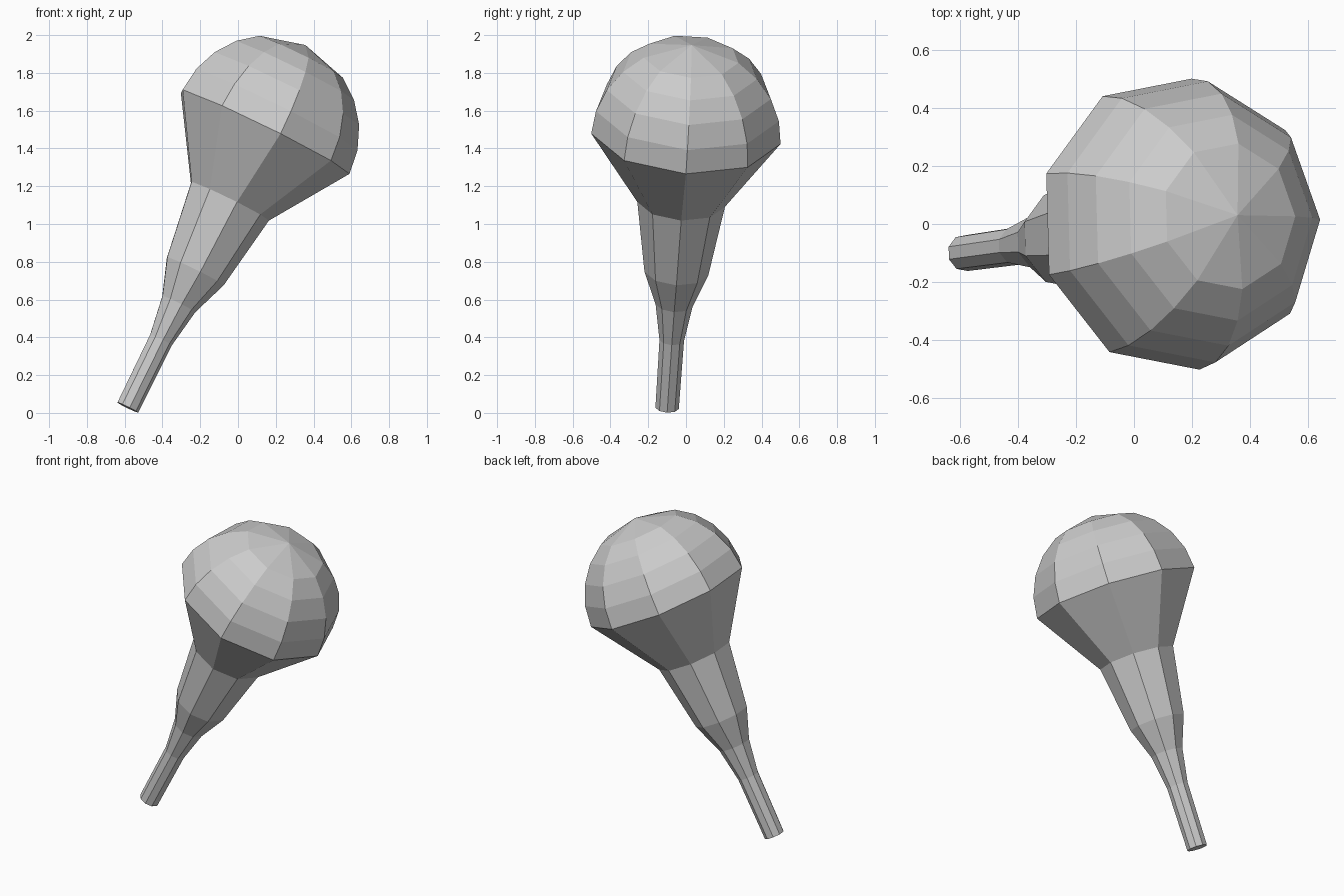
import bpy, bmesh
from math import sin, cos, radians, tau
from mathutils import Vector

if "Cube" in bpy.data.objects:
    bpy.data.objects.remove(bpy.data.objects["Cube"])

SIDES = 9
base = Vector((-0.585, -0.10, 0.029))
axis = Vector((0.44, 0.061, 0.896)).normalized()
u = Vector((axis.z, 0, -axis.x)).normalized()
v = axis.cross(u)


def lathe(name, profile, cap_start=False):
    """Nine-sided flat turning of (distance, radius) points about the tilted axis."""
    bm = bmesh.new()
    rings = []
    for t, r in profile:
        c = base + axis * t
        if r == 0:
            rings.append([bm.verts.new(c)] * SIDES)
        else:
            rings.append([bm.verts.new(c + r * (cos(tau * i / SIDES) * u + sin(tau * i / SIDES) * v))
                          for i in range(SIDES)])
    for a, b in zip(rings, rings[1:]):
        for i in range(SIDES):
            j = (i + 1) % SIDES
            bm.faces.new(list(dict.fromkeys((a[i], a[j], b[j], b[i]))))
    if cap_start:
        bm.faces.new(rings[0][::-1])
    bmesh.ops.recalc_face_normals(bm, faces=bm.faces)
    me = bpy.data.meshes.new(name)
    bm.to_mesh(me)
    bm.free()
    ob = bpy.data.objects.new(name, me)
    bpy.context.collection.objects.link(ob)
    return ob


# flared handle, closed at the grip end
lathe("handle", [(0, 0.063), (0.40, 0.066), (0.612, 0.10), (0.806, 0.172), (1.22, 0.236)], True)

# head: cone up to the rim, then a faceted dome
R, RIM = 0.51, 1.631
dome = [(RIM + R * sin(radians(d)), R * cos(radians(d))) for d in (0, 15, 30, 45, 60)]
lathe("head", [(1.22, 0.236)] + dome + [(RIM + R, 0)])
